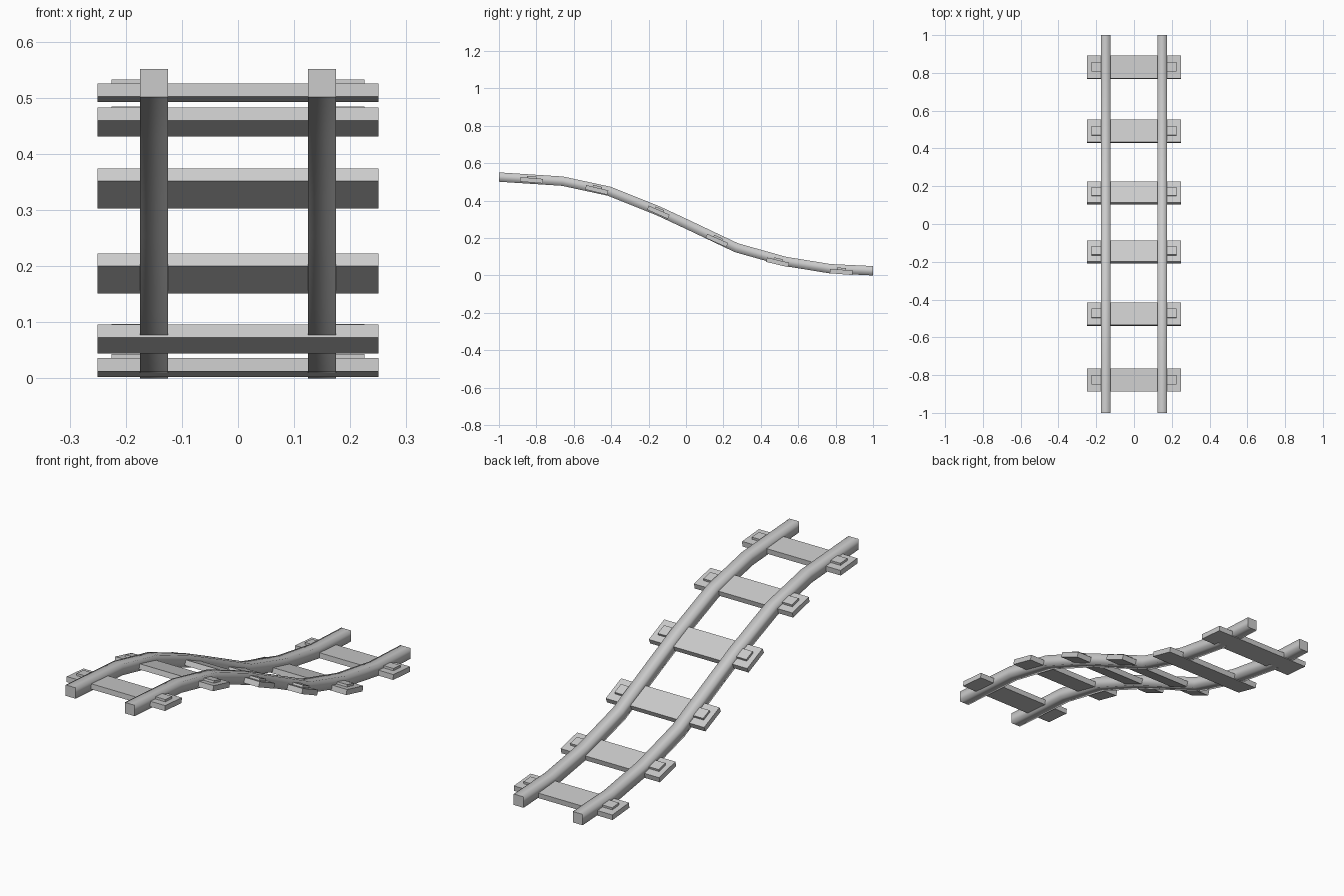
import bpy, bmesh, math
from mathutils import Matrix, Vector

if "Cube" in bpy.data.objects:
    bpy.data.objects.remove(bpy.data.objects["Cube"])

# centre line of the rails (y, z)
PATH = [(-1, .526), (-.66, .504), (-.41, .450), (-.15, .346), (.0, .276),
        (.27, .148), (.53, .075), (.77, .036), (1, .025)]
HALF = .025


def finish(bm, name):
    bmesh.ops.recalc_face_normals(bm, faces=bm.faces)
    mesh = bpy.data.meshes.new(name)
    bm.to_mesh(mesh)
    bm.free()
    obj = bpy.data.objects.new(name, mesh)
    bpy.context.collection.objects.link(obj)
    return obj


def rail(name, x):
    bm = bmesh.new()
    rings = []
    for i, (y, z) in enumerate(PATH):
        if 0 < i < len(PATH) - 1:
            a, b = PATH[i - 1], PATH[i + 1]
            n = Vector((0, a[1] - b[1], b[0] - a[0])).normalized()
        else:
            n = Vector((0, 0, 1))
        c = Vector((x, y, z))
        rings.append([bm.verts.new(c + Vector((sx * HALF, 0, 0)) + n * sz * HALF)
                      for sx, sz in ((-1, -1), (1, -1), (1, 1), (-1, 1))])
    for r, s in zip(rings, rings[1:]):
        for k in range(4):
            f = bm.faces.new((r[k], r[(k + 1) % 4], s[(k + 1) % 4], s[k]))
            f.smooth = True
    # flat end caps
    bm.faces.new(rings[0])
    bm.faces.new(rings[-1])
    return finish(bm, name)


def box(name, size, offset, y, z, slope):
    bm = bmesh.new()
    bmesh.ops.create_cube(bm, size=1)
    m = (Matrix.Translation((0, y, z)) @ Matrix.Rotation(-math.atan(slope), 4, 'X')
         @ Matrix.Translation(offset) @ Matrix.Diagonal((*size, 1)))
    bmesh.ops.transform(bm, matrix=m, verts=bm.verts)
    return finish(bm, name)


# two rails
rail("rail_left", -.15)
rail("rail_right", .15)

# sleepers with a fastening plate outside each rail: y, z, downhill slope
SLEEPERS = [(-.826, .509, .08), (-.477, .457, .24), (-.148, .338, .44),
            (.165, .187, .44), (.49, .070, .24), (.83, .019, .08)]
for i, (y, z, slope) in enumerate(SLEEPERS, 1):
    box(f"sleeper_{i}", (.5, .122, .024), (0, 0, 0), y, z, slope)
    for side, s in (("left", -1), ("right", 1)):
        box(f"plate_{side}_{i}", (.075, .05, .02), (s * .1875, 0, .012), y, z, slope)
